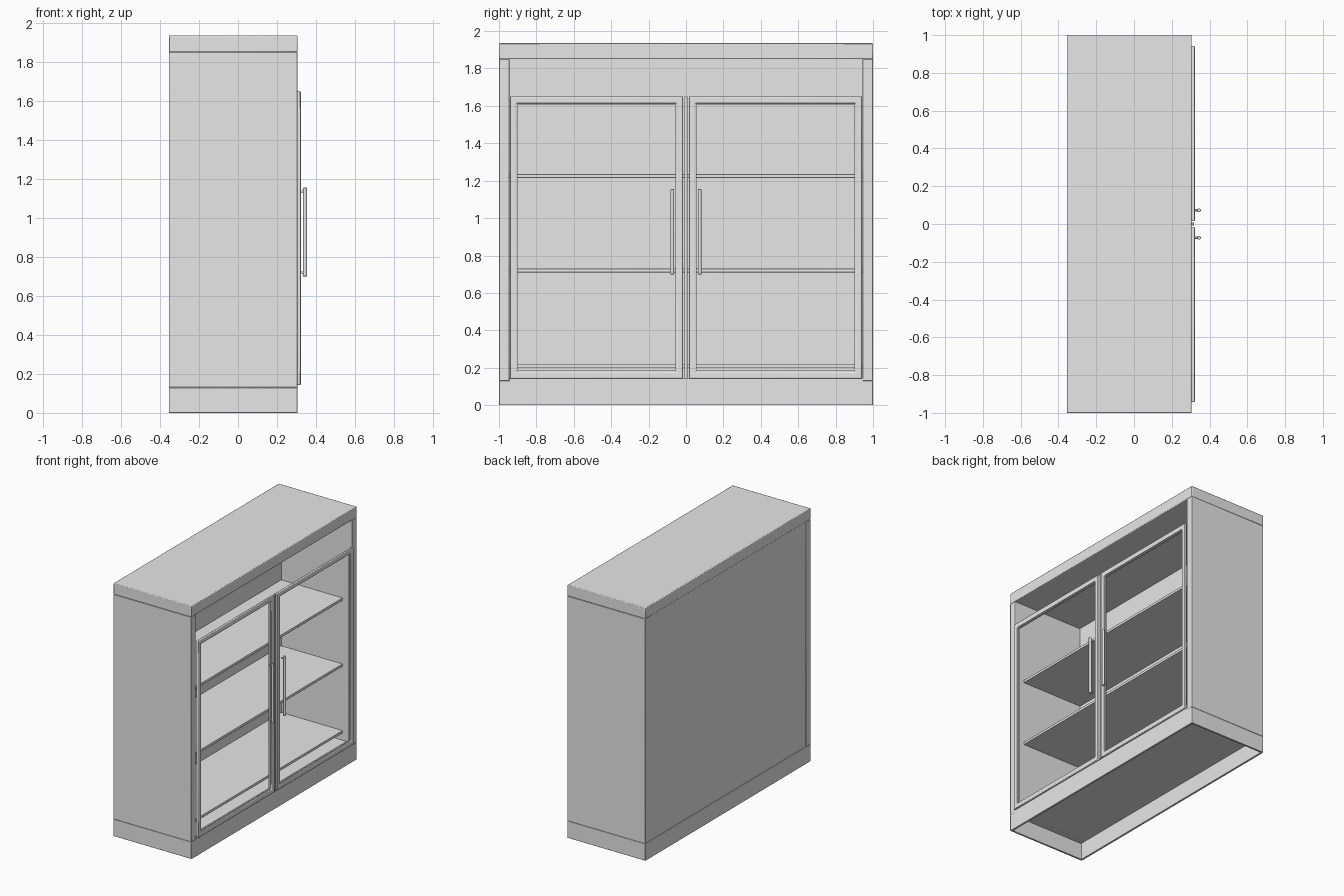
import bpy
import bmesh
from mathutils import Vector, Matrix

if "Cube" in bpy.data.objects:
    bpy.data.objects.remove(bpy.data.objects["Cube"])

grey = bpy.data.materials.new("light_grey")
grey.use_nodes = True
colour = (0.8, 0.8, 0.8, 1)
grey.diffuse_color = colour
grey.node_tree.nodes["Principled BSDF"].inputs["Base Color"].default_value = colour


def finish(name, bm, bevel):
    mesh = bpy.data.meshes.new(name)
    bm.to_mesh(mesh)
    bm.free()
    mesh.materials.append(grey)
    obj = bpy.data.objects.new(name, mesh)
    bpy.context.collection.objects.link(obj)
    if bevel:
        mod = obj.modifiers.new("soft_edges", "BEVEL")
        mod.width = bevel
        mod.segments = 2
    bpy.ops.object.select_all(action="DESELECT")
    obj.select_set(True)
    bpy.context.view_layer.objects.active = obj
    bpy.ops.object.shade_smooth_by_angle()
    return obj


def add_box(bm, x, y, z):
    lo, hi = Vector((x[0], y[0], z[0])), Vector((x[1], y[1], z[1]))
    size = Matrix.Diagonal((*(hi - lo), 1))
    bmesh.ops.create_cube(bm, size=1, matrix=Matrix.Translation((lo + hi) / 2) @ size)


def box(name, x, y, z, bevel=0.003):
    bm = bmesh.new()
    add_box(bm, x, y, z)
    return finish(name, bm, bevel)


def rod(bm, centre, radius, length, axis):
    turn = Vector((0, 0, 1)).rotation_difference(Vector(axis)).to_matrix().to_4x4()
    bmesh.ops.create_cone(bm, cap_ends=True, segments=16, radius1=radius, radius2=radius,
                          depth=length, matrix=Matrix.Translation(centre) @ turn)


def frame(name, x, y, z, width, bevel):
    # Rectangular ring lying in the y-z plane
    bm = bmesh.new()
    loops = []
    for px in x:
        for inset in (0, width):
            y0, y1, z0, z1 = y[0] + inset, y[1] - inset, z[0] + inset, z[1] - inset
            loops.append([bm.verts.new((px, a, b)) for a, b in
                          ((y0, z0), (y1, z0), (y1, z1), (y0, z1))])
    back_out, back_in, front_out, front_in = loops
    for a, b in ((front_out, front_in), (front_in, back_in),
                 (back_in, back_out), (back_out, front_out)):
        for i in range(4):
            j = (i + 1) % 4
            bm.faces.new((a[i], a[j], b[j], b[i]))
    bmesh.ops.recalc_face_normals(bm, faces=bm.faces)
    return finish(name, bm, bevel)


BACK, FRONT, SIDE = -0.355, 0.305, 0.945
PLINTH, CEILING, TOP = 0.13, 1.85, 1.935

# Cabinet shell
box("top_slab", (BACK, FRONT), (-1, 1), (CEILING, TOP), 0.005)
box("back_panel", (BACK + 0.005, -0.295), (-SIDE, SIDE), (PLINTH, CEILING), 0)
box("floor_panel", (BACK + 0.005, FRONT), (-SIDE, SIDE), (PLINTH, 0.145), 0)

# Hollow plinth
for label, s in (("left", 1), ("right", -1)):
    box(label + "_plinth_end", (BACK, FRONT), sorted((s, s * 0.985)), (0, PLINTH))
box("plinth_front", (FRONT - 0.015, FRONT), (-0.99, 0.99), (0, PLINTH), 0)
box("plinth_back", (BACK, BACK + 0.015), (-0.99, 0.99), (0, PLINTH), 0)

# Shelves
for i, z in enumerate((0.2, 0.71, 1.215)):
    box("shelf_%d" % (i + 1), (-0.295, 0.225), (-SIDE, SIDE), (z, z + 0.02), 0.002)

# Side panels, doors and handles
for label, s in (("left", 1), ("right", -1)):
    box(label + "_side_panel", (BACK, FRONT), sorted((s, s * SIDE)), (PLINTH, CEILING))
    frame(label + "_door_frame", (FRONT, 0.322), sorted((s * 0.015, s * 0.942)),
          (0.142, 1.65), 0.036, 0.005)
    frame(label + "_door_seal", (FRONT - 0.005, 0.312), sorted((s * 0.045, s * 0.912)),
          (0.172, 1.62), 0.012, 0)
    bm = bmesh.new()
    rod(bm, (0.344, s * 0.073, 0.927), 0.01, 0.455, (0, 0, 1))
    finish(label + "_door_handle", bm, 0.002)
    bm = bmesh.new()
    for z in (0.72, 1.135):
        rod(bm, (0.33, s * 0.073, z), 0.006, 0.028, (1, 0, 0))
    finish(label + "_handle_mounts", bm, 0)

# Narrow strip between the doors
box("centre_strip", (FRONT, 0.317), (-0.008, 0.008), (0.142, 1.65), 0.002)
